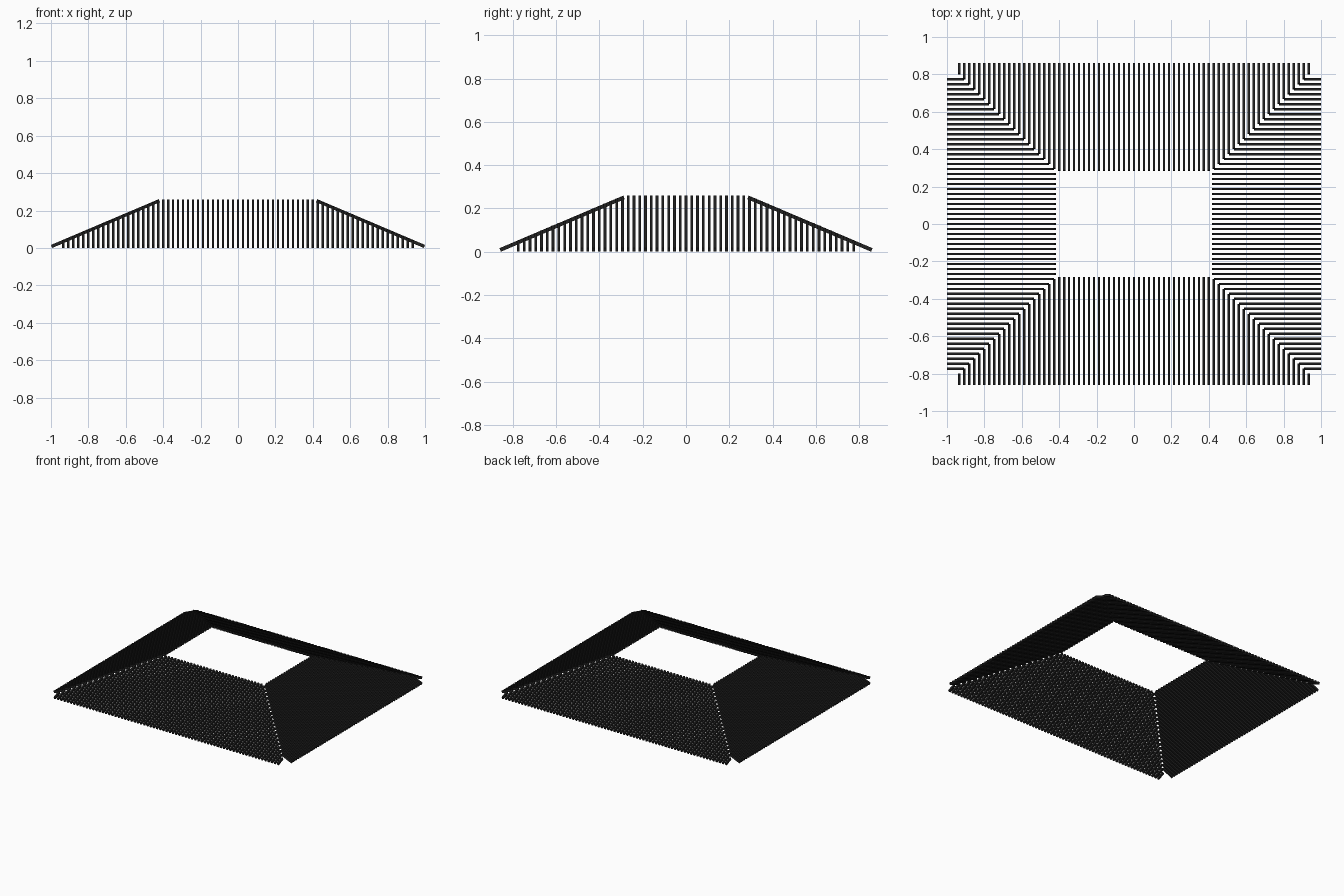
import bpy, bmesh, math

if "Cube" in bpy.data.objects:
    bpy.data.objects.remove(bpy.data.objects["Cube"])

PITCH, W, T = 0.0267, 0.0125, 0.0175      # slat spacing, width, thickness
TILT = math.radians(23)
SIN, COS = math.sin(TILT), math.cos(TILT)

mat = bpy.data.materials.new("charcoal black")
mat.diffuse_color = (0.016, 0.016, 0.016, 1)
mat.use_nodes = True
mat.node_tree.nodes["Principled BSDF"].inputs["Base Color"].default_value = mat.diffuse_color


def panel(name, outer, inner, corner, count, place):
    """Row of sloping slats; place(u, r) maps side offset and radius to x, y."""
    bm = bmesh.new()
    for i in range(-count, count + 1):
        u = i * PITCH
        # slats past the opening's corner are shortened along the hip
        end = inner + max(0.0, abs(u) - corner)
        run = outer - T * SIN - end
        r0, r1 = outer - T * SIN, end
        z1 = run * math.tan(TILT)
        prof = [(r0, 0), (r0 + T * SIN, T * COS),
                (r1 + T * SIN, z1 + T * COS), (r1, z1)]
        a = [bm.verts.new((*place(u - W / 2, r), z)) for r, z in prof]
        b = [bm.verts.new((*place(u + W / 2, r), z)) for r, z in prof]
        bm.faces.new(a)
        bm.faces.new(b[::-1])
        for k in range(4):
            j = (k + 1) % 4
            bm.faces.new((a[j], a[k], b[k], b[j]))
    bmesh.ops.recalc_face_normals(bm, faces=bm.faces)
    me = bpy.data.meshes.new(name)
    bm.to_mesh(me)
    bm.free()
    me.materials.append(mat)
    bpy.context.collection.objects.link(bpy.data.objects.new(name, me))


# front and back louvre panels
panel("front_slats", 0.862, 0.283, 0.417, 35, lambda u, r: (u, -r))
panel("back_slats", 0.862, 0.283, 0.417, 35, lambda u, r: (u, r))
# left and right louvre panels
panel("left_slats", 1.0, 0.417, 0.283, 29, lambda u, r: (-r, u))
panel("right_slats", 1.0, 0.417, 0.283, 29, lambda u, r: (r, u))
